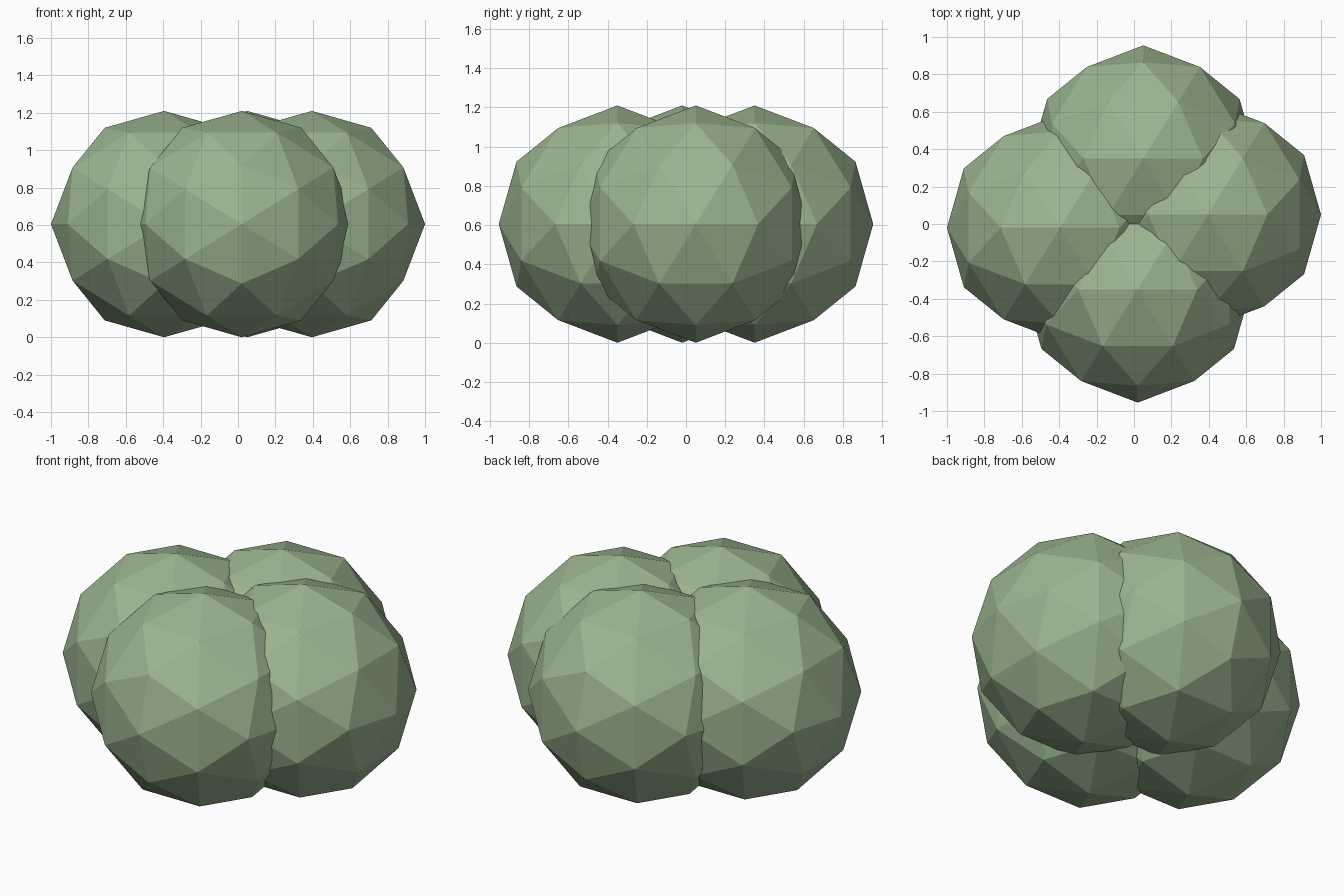
import bpy, math
from mathutils import Matrix

if "Cube" in bpy.data.objects:
    bpy.data.objects.remove(bpy.data.objects["Cube"])

RADIUS = 0.605

# Muted leaf green
green = bpy.data.materials.new("leaf_green")
green.diffuse_color = (0.33, 0.46, 0.28, 1.0)
green.use_nodes = True
green.node_tree.nodes["Principled BSDF"].inputs["Base Color"].default_value = green.diffuse_color


def foliage_clump(name, x, y):
    """Flat-faced ball whose top edge lies along x, with points on every axis."""
    bpy.ops.mesh.primitive_ico_sphere_add(subdivisions=2, radius=RADIUS,
                                          location=(x, y, RADIUS))
    ball = bpy.context.object
    ball.name = name
    tilt = math.atan(2) / 2  # half the angle between neighbouring corners
    ball.data.transform(Matrix.Rotation(-tilt, 4, 'Y'))
    ball.data.materials.append(green)
    bpy.ops.object.shade_flat()
    return ball


# Four overlapping clumps of a bush
foliage_clump("left_foliage", -0.395, -0.02)
foliage_clump("right_foliage", 0.395, 0.05)
foliage_clump("front_foliage", 0.02, -0.35)
foliage_clump("back_foliage", 0.05, 0.35)
